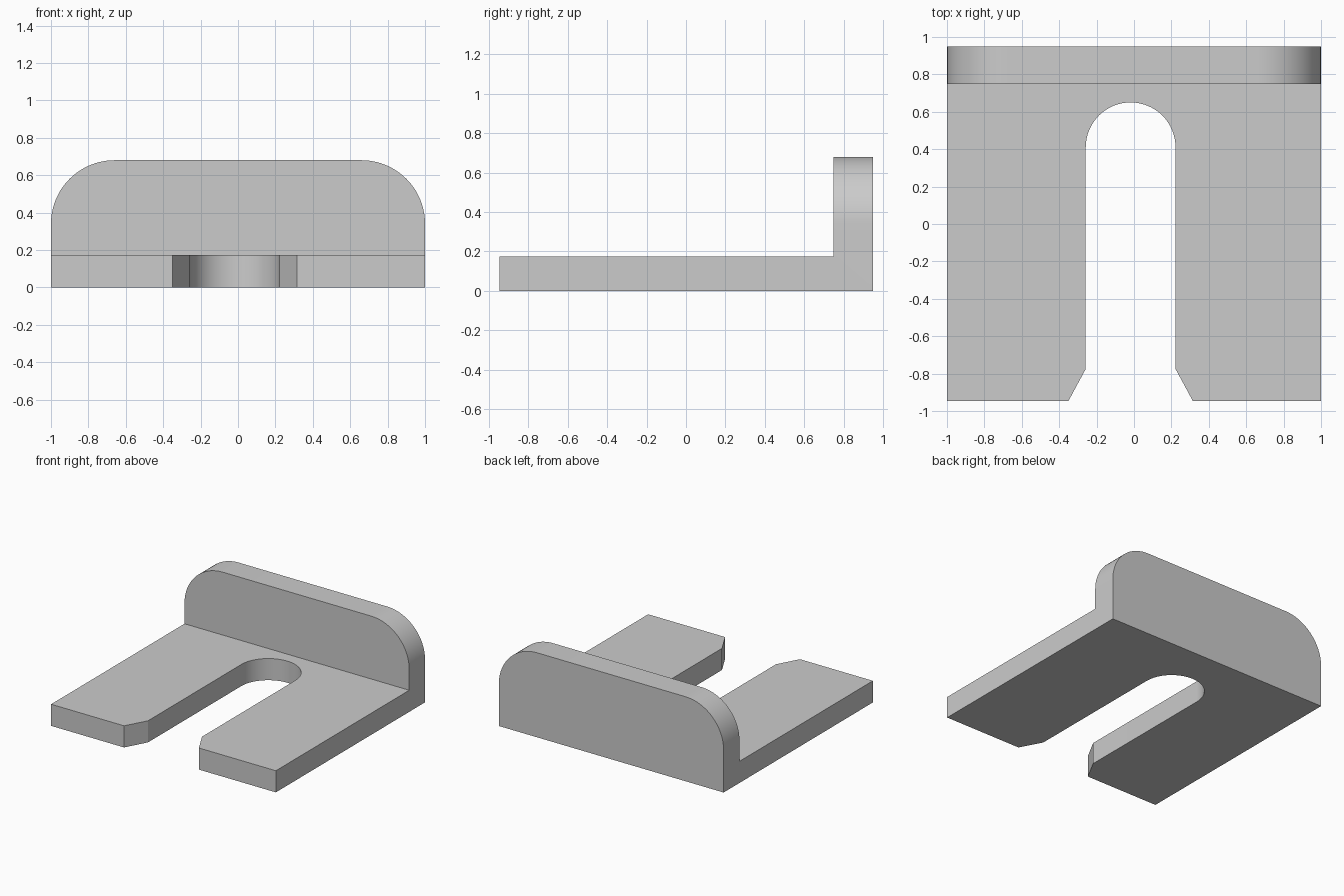
import bpy
import bmesh
from math import cos, sin, pi, radians
from mathutils import Vector

cube = bpy.data.objects.get("Cube")
if cube:
    bpy.data.objects.remove(cube, do_unlink=True)

grey = bpy.data.materials.new("light grey")
grey.use_nodes = True
colour = (0.6, 0.6, 0.6, 1)
grey.diffuse_color = colour
grey.node_tree.nodes["Principled BSDF"].inputs["Base Color"].default_value = colour


def extrude_profile(bm, points, direction):
    """Solid made by sweeping a closed outline along a direction."""
    face = bm.faces.new([bm.verts.new(p) for p in points])
    result = bmesh.ops.extrude_face_region(bm, geom=[face])
    verts = [g for g in result["geom"] if isinstance(g, bmesh.types.BMVert)]
    bmesh.ops.translate(bm, vec=direction, verts=verts)
    bmesh.ops.recalc_face_normals(bm, faces=bm.faces)


def make_object(name, bm):
    mesh = bpy.data.meshes.new(name)
    bm.to_mesh(mesh)
    bm.free()
    mesh.materials.append(grey)
    obj = bpy.data.objects.new(name, mesh)
    bpy.context.collection.objects.link(obj)
    return obj


FRONT, BACK, WALL = -0.947, 0.95, 0.748
PLATE_TOP, WALL_TOP = 0.174, 0.68

# Bracket: L-shaped side profile swept across the width
bm = bmesh.new()
side = [(FRONT, 0), (BACK, 0), (BACK, WALL_TOP), (WALL, WALL_TOP),
        (WALL, PLATE_TOP), (FRONT, PLATE_TOP)]
extrude_profile(bm, [(-1, y, z) for y, z in side], Vector((2, 0, 0)))

# Rounded upper corners of the upright wall
corners = [e for e in bm.edges
           if all(v.co.z > WALL_TOP - 0.01 for v in e.verts)
           and abs(e.verts[0].co.x - e.verts[1].co.x) < 0.01]
bmesh.ops.bevel(bm, geom=corners, offset=0.34, segments=20,
                profile=0.5, affect="EDGES")
bracket = make_object("slotted_bracket", bm)

# Slot cutter: round inner end, flared mouth at the front
bm = bmesh.new()
cx, cy, r = -0.018, 0.41, 0.24
flare = 0.333 + 0.5 * (0.333 - r)
outline = [(cx + r * cos(pi * i / 32), cy + r * sin(pi * i / 32))
           for i in range(33)]
outline += [(cx - r, -0.775), (cx - flare, FRONT - 0.086),
            (cx + flare, FRONT - 0.086), (cx + r, -0.775)]
extrude_profile(bm, [(x, y, -0.2) for x, y in outline], Vector((0, 0, 0.6)))
cutter = make_object("slot_cutter", bm)
cutter.hide_render = True

cut = bracket.modifiers.new("slot", "BOOLEAN")
cut.operation = "DIFFERENCE"
cut.solver = "EXACT"
cut.object = cutter

# Apply the cut and smooth only the curved parts
bpy.ops.object.select_all(action="DESELECT")
bracket.select_set(True)
bpy.context.view_layer.objects.active = bracket
bpy.ops.object.modifier_apply(modifier=cut.name)
bpy.data.objects.remove(cutter, do_unlink=True)
bpy.ops.object.shade_smooth_by_angle(angle=radians(20))
